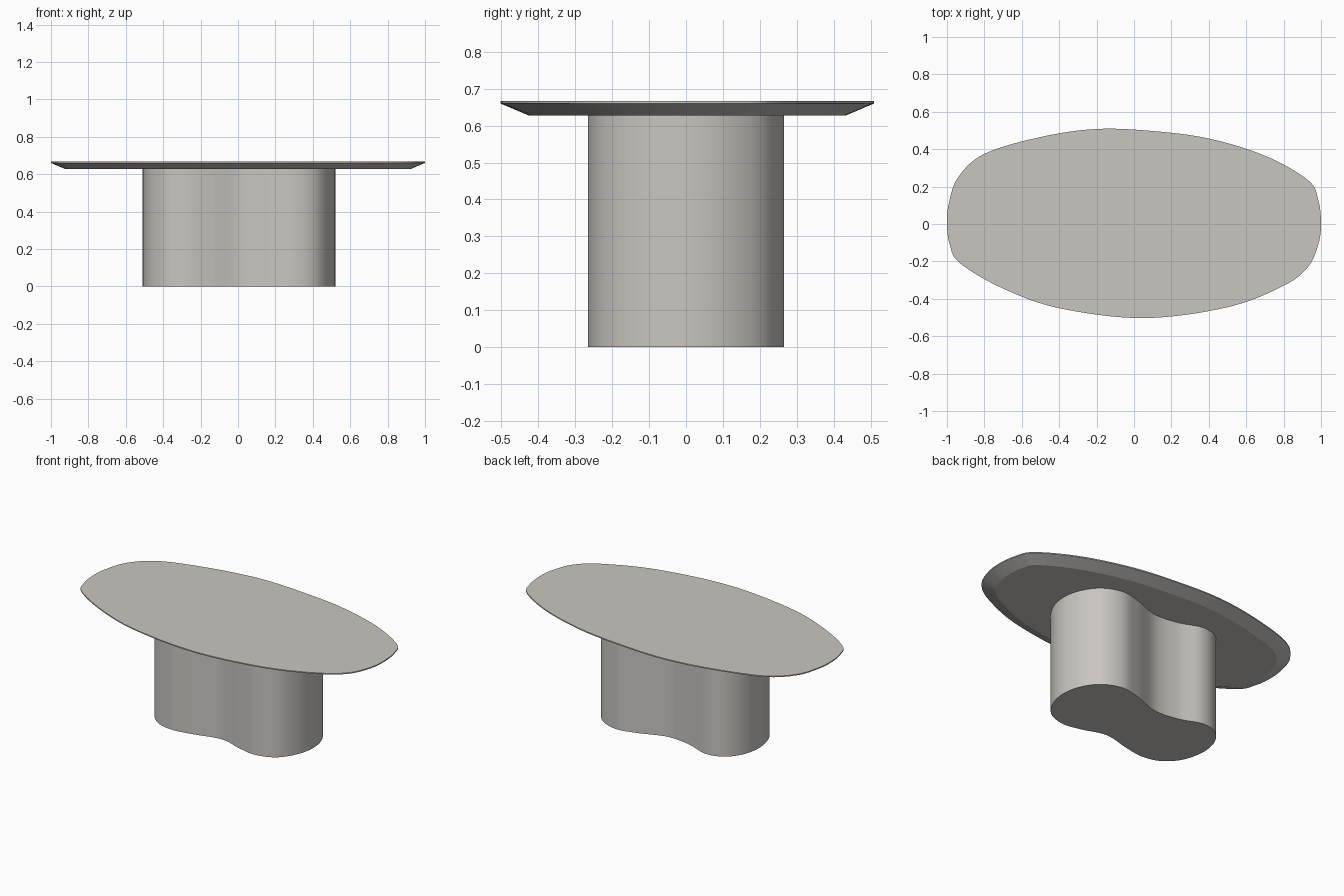
import bpy, bmesh
from mathutils import Vector

if "Cube" in bpy.data.objects:
    bpy.data.objects.remove(bpy.data.objects["Cube"])

stone = bpy.data.materials.new("warm_grey_stone")
stone.diffuse_color = (0.59, 0.56, 0.53, 1)
stone.use_nodes = True
stone.node_tree.nodes["Principled BSDF"].inputs["Base Color"].default_value = stone.diffuse_color


def smooth_loop(points, steps=8):
    """Closed Catmull-Rom curve through the control points."""
    pts = [Vector(p) for p in points]
    n, out = len(pts), []
    for i in range(n):
        a, b, c, d = (pts[(i + k) % n] for k in (-1, 0, 1, 2))
        for s in range(steps):
            t = s / steps
            out.append(0.5 * (2 * b + (c - a) * t + (2 * a - 5 * b + 4 * c - d) * t ** 2
                              + (3 * b - a - 3 * c + d) * t ** 3))
    return out


def inset(loop, dist):
    """Move a counter-clockwise outline inwards along its normals."""
    n, out = len(loop), []
    for i, p in enumerate(loop):
        t = (loop[(i + 1) % n] - loop[i - 1]).normalized()
        out.append(p + Vector((-t.y, t.x)) * dist)
    return out


def loft(name, layers):
    """Stack (outline, height) layers into a closed solid."""
    bm = bmesh.new()
    rings = [[bm.verts.new((p.x, p.y, z)) for p in loop] for loop, z in layers]
    n = len(rings[0])
    for lo, hi in zip(rings, rings[1:]):
        for i in range(n):
            j = (i + 1) % n
            bm.faces.new((lo[i], lo[j], hi[j], hi[i]))
    bm.faces.new(rings[0][::-1])
    bm.faces.new(rings[-1])
    bmesh.ops.recalc_face_normals(bm, faces=bm.faces)
    mesh = bpy.data.meshes.new(name)
    bm.to_mesh(mesh)
    bm.free()
    mesh.materials.append(stone)
    obj = bpy.data.objects.new(name, mesh)
    bpy.context.collection.objects.link(obj)
    bpy.ops.object.select_all(action='DESELECT')
    obj.select_set(True)
    bpy.context.view_layer.objects.active = obj
    bpy.ops.object.shade_smooth_by_angle(angle=0.35)
    return obj


# Pebble-shaped top with an undercut bevelled edge
top = smooth_loop([
    (1, 0), (0.985, 0.13), (0.93, 0.235), (0.7, 0.365), (0.4, 0.457), (0.1, 0.497),
    (-0.2, 0.508), (-0.5, 0.465), (-0.8, 0.375), (-0.94, 0.25), (-0.99, 0.11),
    (-1, 0), (-0.985, -0.11), (-0.93, -0.21), (-0.7, -0.345), (-0.4, -0.45),
    (0.05, -0.503), (0.5, -0.445), (0.8, -0.33), (0.93, -0.23), (0.985, -0.11)])
loft("table_top", [(inset(top, 0.078), 0.627), (top, 0.66), (top, 0.667)])

# Two-lobed pedestal with a narrow waist
base = smooth_loop([
    (0.52, 0.0), (0.495, 0.12), (0.42, 0.22), (0.3, 0.265), (0.17, 0.24), (0.0, 0.183),
    (-0.16, 0.197), (-0.3, 0.245), (-0.41, 0.22), (-0.485, 0.13), (-0.51, 0.0),
    (-0.475, -0.14), (-0.39, -0.23), (-0.28, -0.26), (-0.15, -0.243), (0.03, -0.203),
    (0.18, -0.245), (0.3, -0.265), (0.42, -0.225), (0.495, -0.12)])
loft("pedestal", [(base, 0.0), (base, 0.63)])
